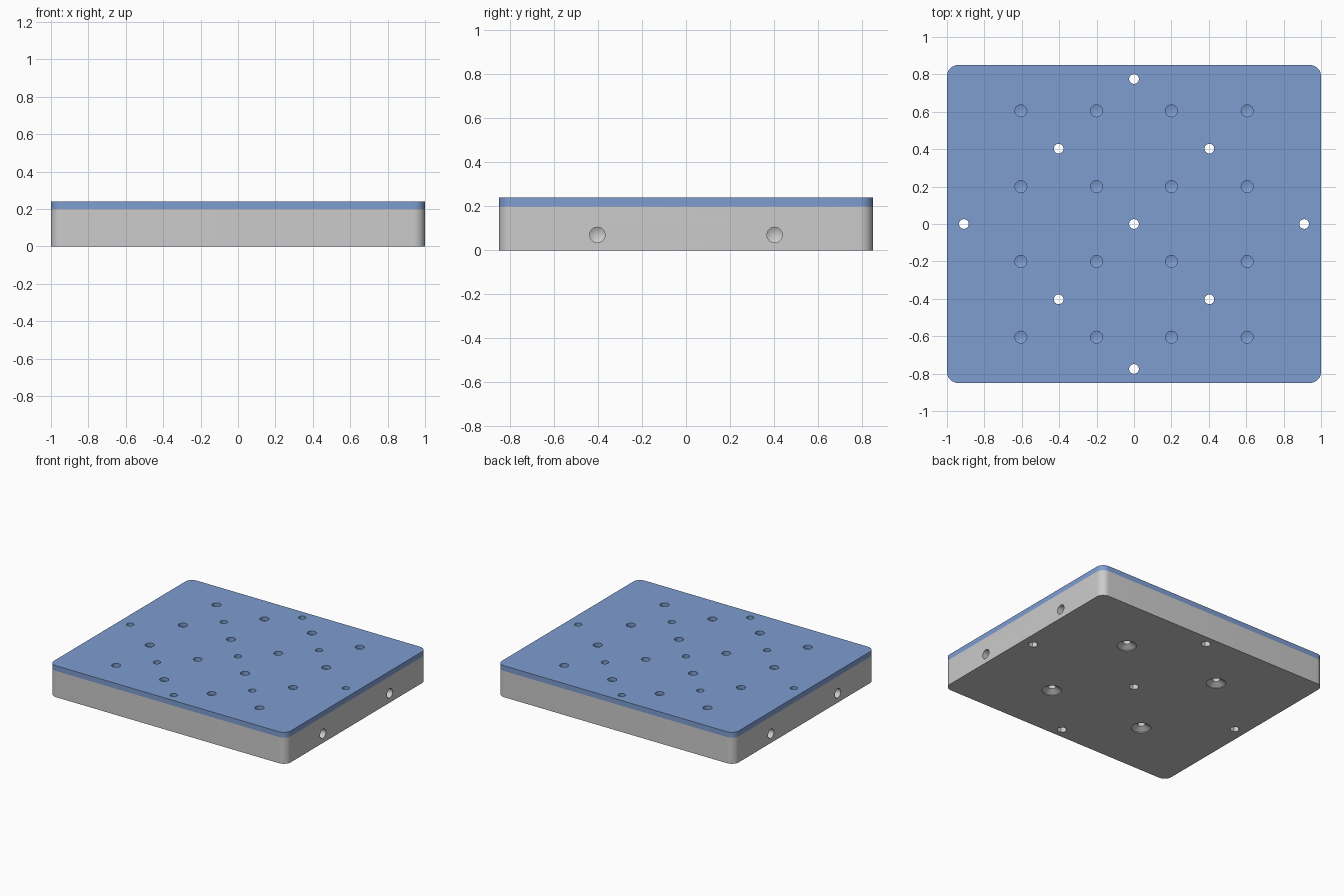
import bpy, bmesh, math
from mathutils import Matrix

if "Cube" in bpy.data.objects:
    bpy.data.objects.remove(bpy.data.objects["Cube"])

SIGNS = [(sx, sy) for sx in (-1, 1) for sy in (-1, 1)]


def make_object(name, bm):
    bmesh.ops.recalc_face_normals(bm, faces=bm.faces[:])
    mesh = bpy.data.meshes.new(name)
    bm.to_mesh(mesh)
    bm.free()
    ob = bpy.data.objects.new(name, mesh)
    bpy.context.collection.objects.link(ob)
    return ob


def rounded_plate(name, hx, hy, z0, z1, radius, steps=10):
    bm = bmesh.new()
    verts = []
    for i, (sx, sy) in enumerate([(1, 1), (-1, 1), (-1, -1), (1, -1)]):
        for k in range(steps + 1):
            a = math.pi / 2 * (i + k / steps)
            verts.append(bm.verts.new((sx * (hx - radius) + radius * math.cos(a),
                                       sy * (hy - radius) + radius * math.sin(a), z0)))
    face = bm.faces.new(verts)
    top = bmesh.ops.extrude_face_region(bm, geom=[face])["geom"]
    bmesh.ops.translate(bm, vec=(0, 0, z1 - z0),
                        verts=[g for g in top if isinstance(g, bmesh.types.BMVert)])
    return make_object(name, bm)


def add_drill(bm, profile, matrix, segs=24):
    """Closed turned solid from (radius, z) points; radius 0 at the end gives a tip."""
    rings = []
    for r, z in profile:
        n = segs if r > 0 else 1
        rings.append([bm.verts.new(matrix @ Matrix.Rotation(2 * math.pi * k / segs, 4, 'Z')
                                   @ Matrix.Translation((r, 0, z)).to_translation())
                      for k in range(n)])
    for a, b in zip(rings, rings[1:]):
        for k in range(segs):
            j = (k + 1) % segs
            if len(b) == 1:
                bm.faces.new((a[k], a[j], b[0]))
            else:
                bm.faces.new((a[k], a[j], b[j], b[k]))
    bm.faces.new(rings[0])
    if len(rings[-1]) > 1:
        bm.faces.new(rings[-1])


def cut(ob, bm):
    cutter = make_object(ob.name + "_cutter", bm)
    cutter.hide_render = True
    mod = ob.modifiers.new("holes", 'BOOLEAN')
    mod.operation = 'DIFFERENCE'
    mod.solver = 'EXACT'
    mod.object = cutter
    bpy.ops.object.select_all(action='DESELECT')
    bpy.context.view_layer.objects.active = ob
    ob.select_set(True)
    bpy.ops.object.modifier_apply(modifier=mod.name)
    bpy.data.objects.remove(cutter)
    bpy.ops.object.shade_smooth_by_angle(angle=math.radians(30))


def at(x, y, z=0):
    return Matrix.Translation((x, y, z))


pins = [(0, 0), (0, 0.775), (0, -0.775), (0.91, 0), (-0.91, 0)]
screws = [(0.403 * sx, 0.403 * sy) for sx, sy in SIGNS]
grid = [(x, y) for x in (-0.605, -0.2, 0.2, 0.605) for y in (-0.605, -0.2, 0.2, 0.605)]

# Grey base with pin holes, countersunk screw holes and blind side holes
base = rounded_plate("base_plate", 1, 0.85, 0, 0.2, 0.06)
bm = bmesh.new()
for x, y in pins:
    add_drill(bm, [(0.035, -0.1), (0.035, 0.3)], at(x, y), segs=6)
for x, y in screws:
    add_drill(bm, [(0.068, -0.1), (0.068, 0.005), (0.027, 0.03), (0.027, 0.3)], at(x, y))
for sx, sy in SIGNS:
    turn = Matrix.Rotation(-sx * math.pi / 2, 4, 'Y')
    add_drill(bm, [(0.035, -0.05), (0.035, 0.15), (0, 0.17)], at(sx, 0.403 * sy, 0.07) @ turn)
cut(base, bm)

# Blue top sheet with through holes and a grid of blind holes
sheet = rounded_plate("top_sheet", 1, 0.85, 0.2, 0.24, 0.06)
blue = bpy.data.materials.new("blue")
blue.diffuse_color = (0.21, 0.34, 0.64, 1)
blue.use_nodes = True
blue.node_tree.nodes["Principled BSDF"].inputs["Base Color"].default_value = blue.diffuse_color
sheet.data.materials.append(blue)
bm = bmesh.new()
for x, y in pins + screws:
    add_drill(bm, [(0.026, 0.1), (0.026, 0.3)], at(x, y))
for x, y in grid:
    add_drill(bm, [(0.032, 0.3), (0.032, 0.213), (0, 0.203)], at(x, y))
cut(sheet, bm)
